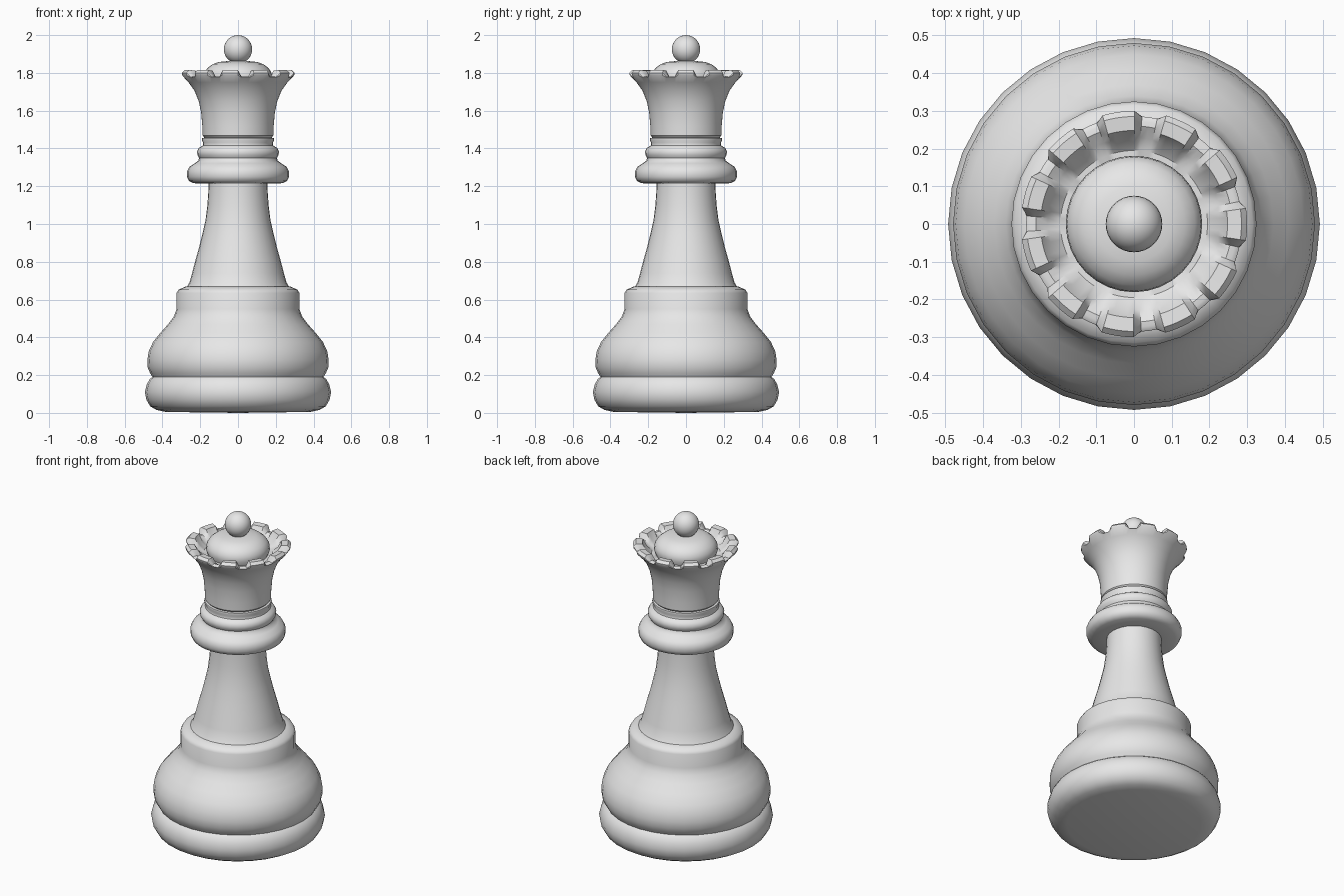
import bpy, bmesh
from math import cos, sin, pi, radians

cube = bpy.data.objects.get("Cube")
if cube:
    bpy.data.objects.remove(cube, do_unlink=True)

grey = bpy.data.materials.new("light grey")
grey.use_nodes = True
grey.diffuse_color = (0.8, 0.8, 0.8, 1)
grey.node_tree.nodes["Principled BSDF"].inputs["Base Color"].default_value = (0.8, 0.8, 0.8, 1)


def finish(obj, angle=40):
    obj.data.materials.append(grey)
    bpy.ops.object.select_all(action='DESELECT')
    obj.select_set(True)
    bpy.context.view_layer.objects.active = obj
    bpy.ops.object.shade_smooth_by_angle(angle=radians(angle))


def lathe(name, profile, segments=32, phase=0.0, shape=None, angle=40):
    """Turn (radius, height) points around z; shape may bend each point by column."""
    bm = bmesh.new()
    rings = []
    for k, (r, z) in enumerate(profile):
        ring = []
        for i in range(segments):
            a = phase + 2 * pi * i / segments
            rr, zz = shape(k, i, r, z) if shape else (r, z)
            ring.append(bm.verts.new((rr * cos(a), rr * sin(a), zz)))
        rings.append(ring)
    for low, high in zip(rings, rings[1:]):
        for i in range(segments):
            j = (i + 1) % segments
            bm.faces.new((low[i], low[j], high[j], high[i]))
    bmesh.ops.remove_doubles(bm, verts=bm.verts, dist=0.0001)
    bmesh.ops.recalc_face_normals(bm, faces=bm.faces)
    mesh = bpy.data.meshes.new(name)
    bm.to_mesh(mesh)
    bm.free()
    obj = bpy.data.objects.new(name, mesh)
    bpy.context.collection.objects.link(obj)
    finish(obj, angle)


# Rounded foot, belly and ledge
lathe("base", [
    (0, 0), (0.38, 0.005), (0.43, 0.015), (0.465, 0.035), (0.485, 0.07), (0.493, 0.11),
    (0.483, 0.15), (0.468, 0.178), (0.453, 0.19), (0.465, 0.21), (0.478, 0.24),
    (0.48, 0.28), (0.473, 0.325), (0.45, 0.375), (0.41, 0.425), (0.37, 0.47),
    (0.34, 0.51), (0.325, 0.55), (0.325, 0.635), (0.315, 0.652), (0.28, 0.668),
    (0.22, 0.672), (0, 0.672)])

# Tapering stem
lathe("stem", [
    (0, 0.65), (0.275, 0.66), (0.257, 0.69), (0.243, 0.74), (0.225, 0.81),
    (0.205, 0.88), (0.188, 0.95), (0.172, 1.02), (0.162, 1.1), (0.157, 1.17),
    (0.155, 1.23), (0, 1.23)])

# Stacked collar rings under the crown
lathe("collar", [
    (0, 1.215), (0.15, 1.213), (0.235, 1.216), (0.26, 1.228), (0.27, 1.25),
    (0.27, 1.278), (0.257, 1.303), (0.228, 1.322), (0.21, 1.335), (0.206, 1.35),
    (0.215, 1.365), (0.217, 1.385), (0.207, 1.403), (0.187, 1.415), (0.184, 1.43),
    (0.192, 1.445), (0.19, 1.455), (0.17, 1.458), (0, 1.458)])

# Flared crown with shallow notches cut around the rim
POINTS, COLUMNS = 11, 8
crown = [
    (0, 1.455), (0.175, 1.455), (0.187, 1.468), (0.189, 1.52), (0.195, 1.59),
    (0.208, 1.65), (0.23, 1.705), (0.262, 1.75), (0.298, 1.788), (0.3, 1.8),
    (0.285, 1.815), (0.248, 1.812), (0.225, 1.77), (0.195, 1.745), (0, 1.74)]
drop = {8: (0.012, 0.012), 9: (0.016, 0.022), 10: (0.012, 0.034),
        11: (-0.012, 0.03), 12: (-0.004, 0.008)}


def notch(k, i, r, z):
    dr, dz = drop.get(k, (0, 0))
    cut = i % COLUMNS > COLUMNS // 2
    return (r - dr, z - dz) if cut else (r, z)


pitch = 2 * pi / POINTS
lathe("crown", crown, POINTS * COLUMNS, radians(98) - pitch / 4, notch, 35)

# Dome inside the crown
lathe("dome", [
    (0, 1.735), (0.17, 1.74), (0.181, 1.77), (0.178, 1.8), (0.162, 1.825),
    (0.135, 1.846), (0.1, 1.858), (0.05, 1.863), (0, 1.865)])

# Ball finial
bpy.ops.mesh.primitive_uv_sphere_add(segments=32, ring_count=16, radius=0.075,
                                     location=(0, 0, 1.925))
ball = bpy.context.object
ball.name = "ball"
finish(ball)
